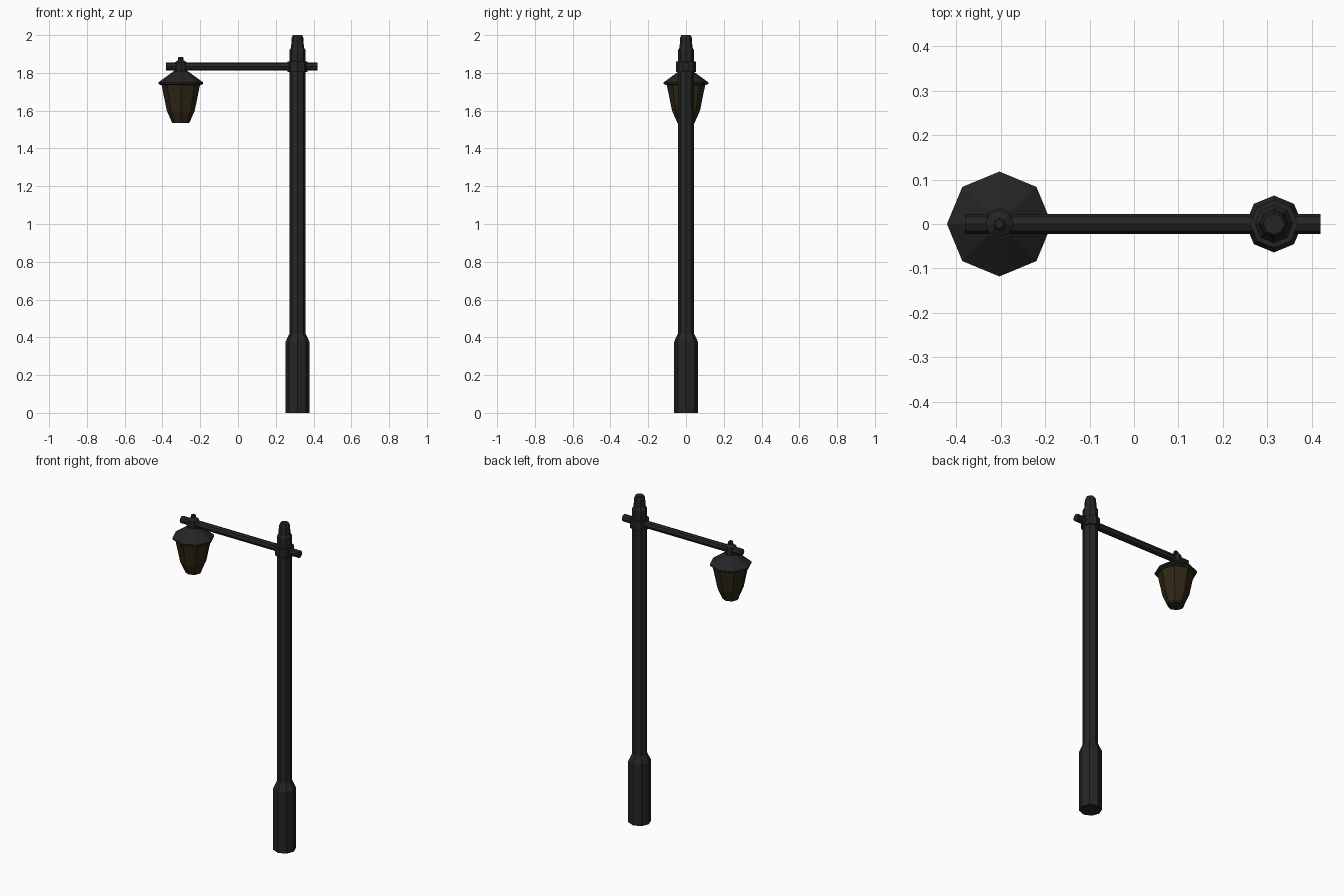
import bpy, bmesh, math
from mathutils import Matrix

if "Cube" in bpy.data.objects:
    bpy.data.objects.remove(bpy.data.objects["Cube"])

SIDES = 8
POLE_X, LAMP_X = 0.315, -0.303


def material(name, rgb):
    m = bpy.data.materials.new(name)
    m.diffuse_color = (*rgb, 1)
    m.use_nodes = True
    m.node_tree.nodes["Principled BSDF"].inputs["Base Color"].default_value = m.diffuse_color
    return m


IRON = material("dark_iron", (0.018, 0.018, 0.019))
GLASS = material("smoked_glass", (0.03, 0.021, 0.008))


def turned(name, profile, loc, mat, tilt=None):
    """Eight-sided closed solid from (radius, height) pairs, bottom to top."""
    bm = bmesh.new()
    rings = [[bm.verts.new((r * math.cos(2 * math.pi * i / SIDES),
                            r * math.sin(2 * math.pi * i / SIDES), z))
              for i in range(SIDES)] for r, z in profile]
    for a, b in zip(rings, rings[1:]):
        for i in range(SIDES):
            j = (i + 1) % SIDES
            bm.faces.new((a[i], a[j], b[j], b[i]))
    bm.faces.new(rings[0][::-1])
    bm.faces.new(rings[-1])
    if tilt:
        bm.transform(tilt)
    me = bpy.data.meshes.new(name)
    bm.to_mesh(me)
    bm.free()
    me.materials.append(mat)
    ob = bpy.data.objects.new(name, me)
    ob.location = loc
    bpy.context.collection.objects.link(ob)
    return ob


# Post with wide foot and stepped tip
turned("post", [(0.064, 0), (0.064, 0.375), (0.043, 0.42), (0.043, 1.92),
                (0.034, 1.935), (0.031, 1.985), (0.024, 2.0)],
       (POLE_X, 0, 0), IRON)

# Collar clamping the arm
turned("collar", [(0.054, 1.805), (0.054, 1.86)], (POLE_X, 0, 0), IRON)

# Horizontal arm
turned("arm", [(0.022, -0.38), (0.022, 0.42)], (0, 0, 1.834), IRON,
       Matrix.Rotation(math.pi / 2, 4, 'Y'))

# Lantern: hanger with finial, roof, glass, bottom cap
turned("lamp_hanger", [(0.032, 1.80), (0.032, 1.855), (0.014, 1.868),
                       (0.014, 1.88), (0.010, 1.885)],
       (LAMP_X, 0, 0), IRON)
turned("lamp_roof", [(0.105, 1.735), (0.118, 1.742), (0.118, 1.75),
                     (0.036, 1.81)],
       (LAMP_X, 0, 0), IRON)
turned("lamp_glass", [(0.05, 1.545), (0.074, 1.60), (0.102, 1.737)],
       (LAMP_X, 0, 0), GLASS)
turned("lamp_bottom_cap", [(0.047, 1.535), (0.049, 1.55)],
       (LAMP_X, 0, 0), IRON)
